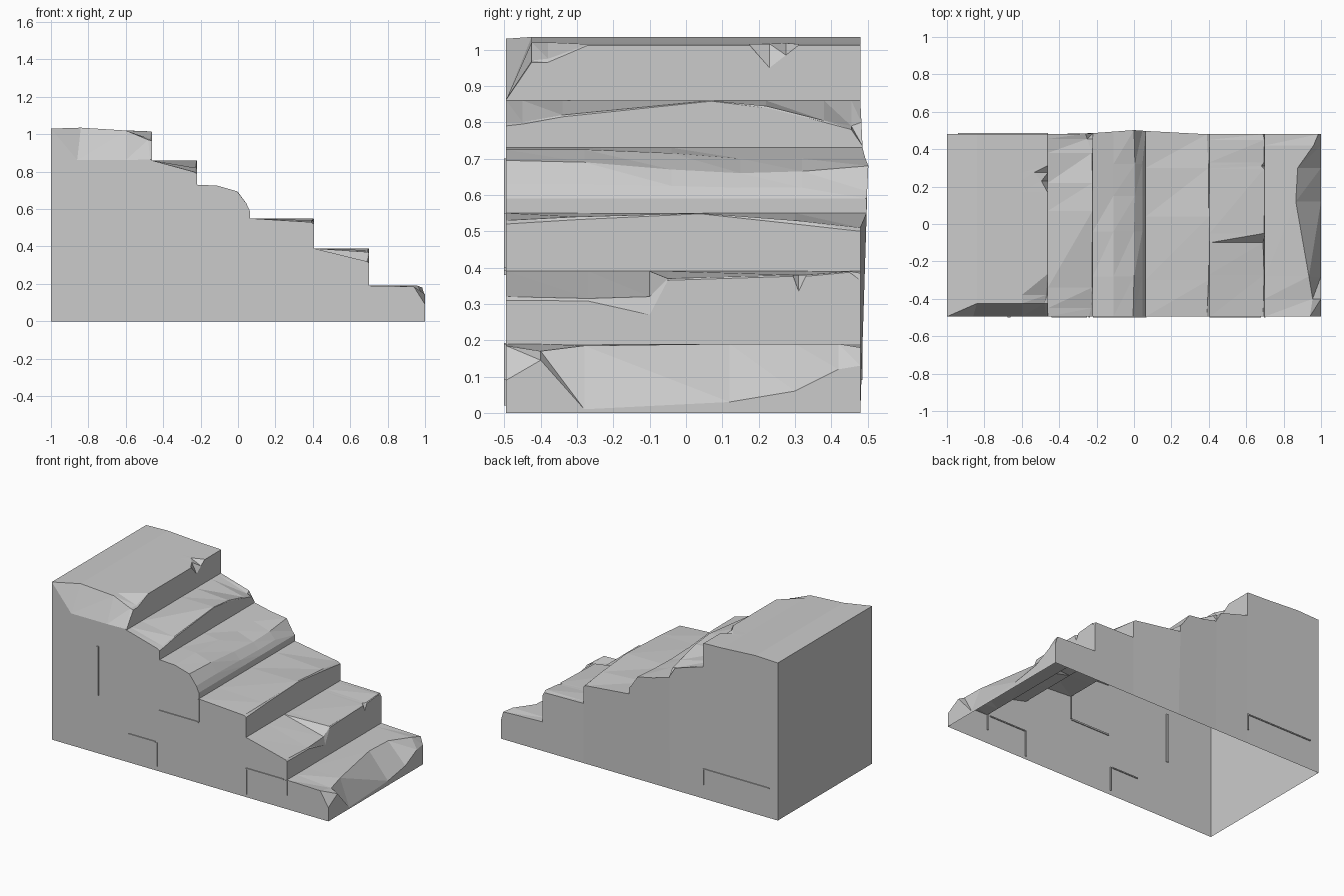
import bpy, bmesh

FRONT, BACK = -0.495, 0.48
bm = bmesh.new()


def face(pts):
    clean = []
    for p in pts:
        if not clean or max(abs(a - b) for a, b in zip(p, clean[-1])) > 1e-4:
            clean.append(p)
    if len(clean) > 1 and max(abs(a - b) for a, b in zip(clean[0], clean[-1])) < 1e-4:
        clean.pop()
    if len(clean) > 2:
        bm.faces.new([bm.verts.new(p) for p in clean])


def loft(stations):
    """Skin profiles (y, [(x, z)...]) across the width, then wall both ends to the ground."""
    for (ya, pa), (yb, pb) in zip(stations, stations[1:]):
        for i in range(len(pa) - 1):
            a, b, c, d = [(p[0], y, p[1]) for p, y in
                          ((pa[i], ya), (pa[i + 1], ya), (pb[i + 1], yb), (pb[i], yb))]
            face([a, b, c])
            face([a, c, d])
    for y, p in (stations[0], stations[-1]):
        face([(x, y, z) for x, z in p] + [(p[-1][0], y, 0), (p[0][0], y, 0)])


def step(xb, zb, xf, znext, rows):
    """rows: y, worn edge x and z, riser top z."""
    loft([(y, [(xb, zb), (xe, ze), (xf, zr), (xf, znext)]) for y, xe, ze, zr in rows])


# Top landing, broken away along its front side, with a notch in the edge
def landing(y, xe, ze, zr, z1=1.035, z2=1.02, x1=-.84):
    return (y, [(-1, 1.03), (x1, z1), (-.6, z2), (xe, ze), (-.46, zr), (-.46, .86)])


loft([landing(FRONT, -.47, .865, .862, .862, .862, -.86),
      landing(-.425, -.48, .97, .965),
      landing(-.38, -.47, .975, .965),
      landing(-.27, -.465, 1.015, 1.012),
      landing(.175, -.465, 1.015, 1.012),
      landing(.23, -.495, 1.016, .95),
      landing(.275, -.535, 1.018, .985),
      landing(.31, -.465, 1.015, 1.012),
      landing(BACK, -.465, 1.015, 1.012)])

# Second tread, sloping to a worn edge
step(-.46, .86, -.22, .73, [
    (FRONT, -.24, .80, .79), (-.45, -.23, .80, .795), (-.34, -.225, .82, .815),
    (.07, -.222, .86, .858), (.22, -.222, .845, .84), (.38, -.225, .805, .80),
    (.455, -.25, .79, .78), (BACK, -.26, .80, .735)])

# Third tread, with a rounded nose
loft([(y, [(-.22, .73), (-.11, za), (xm, zb), (.045, zc), (.063, .59), (.063, .55)])
      for y, za, xm, zb, zc in ((FRONT, .725, -.005, .695, .63), (-.28, .725, 0, .69, .63),
                                (-.04, .715, 0, .67, .625), (.15, .70, .005, .66, .62),
                                (.32, .70, .005, .665, .62), (BACK, .70, .0, .68, .61))])

# Fourth tread
step(.063, .55, .405, .39, [
    (FRONT, .39, .53, .52), (-.3, .398, .54, .532), (.04, .40, .55, .548),
    (.3, .398, .53, .52), (BACK, .39, .51, .50)])

# Fifth tread, low at the front side with two chips
step(.405, .39, .70, .19, [
    (FRONT, .69, .32, .31), (-.27, .695, .315, .308), (-.1, .69, .32, .27),
    (-.05, .695, .37, .365), (.295, .695, .38, .376), (.31, .68, .38, .335),
    (.33, .695, .38, .376), (.45, .697, .39, .387), (BACK, .69, .385, .365)])

# Bottom tread, broken to a long slanted face
step(.70, .19, 1.0, 0, [
    (FRONT, .94, .185, .09), (-.40, .955, .17, .145), (-.28, .935, .185, .01),
    (.12, .865, .19, .03), (.30, .875, .19, .06), (.42, .96, .19, .12),
    (BACK, .985, .18, .13)])

# Landing end wall
face([(-1, FRONT, 0), (-1, BACK, 0), (-1, BACK, 1.03), (-1, FRONT, 1.03)])

bmesh.ops.remove_doubles(bm, verts=bm.verts, dist=1e-4)

# Slight swelling of the back side around the third tread
for v in bm.verts:
    if v.co.y > .47 and v.co.z > .45:
        v.co.y += .022 * max(0, 1 - abs(v.co.x) / .3)
bmesh.ops.recalc_face_normals(bm, faces=bm.faces)

mesh = bpy.data.meshes.new("stone_stairs")
bm.to_mesh(mesh)
bm.free()
bpy.context.collection.objects.link(bpy.data.objects.new("stone_stairs", mesh))


# Thin masonry joints on the sides: x0, x1, z0, z1
def joint(x0, x1, z0, z1, y):
    bpy.ops.mesh.primitive_cube_add(size=1, location=((x0 + x1) / 2, y, (z0 + z1) / 2))
    o = bpy.context.object
    o.name = "masonry_joint"
    o.scale = (x1 - x0, .012, z1 - z0)


for r in ((-.675, -.66, .38, .70), (-.44, -.25, .183, .19), (-.242, -.234, .03, .185),
          (-.22, .06, .392, .402), (.41, .68, .185, .192), (.405, .413, .02, .19),
          (.696, .704, .09, .19), (.06, .067, .40, .55)):
    joint(*r, FRONT)
for r in ((-.94, -.46, .19, .197), (-.467, -.459, .09, .197)):
    joint(*r, BACK)
